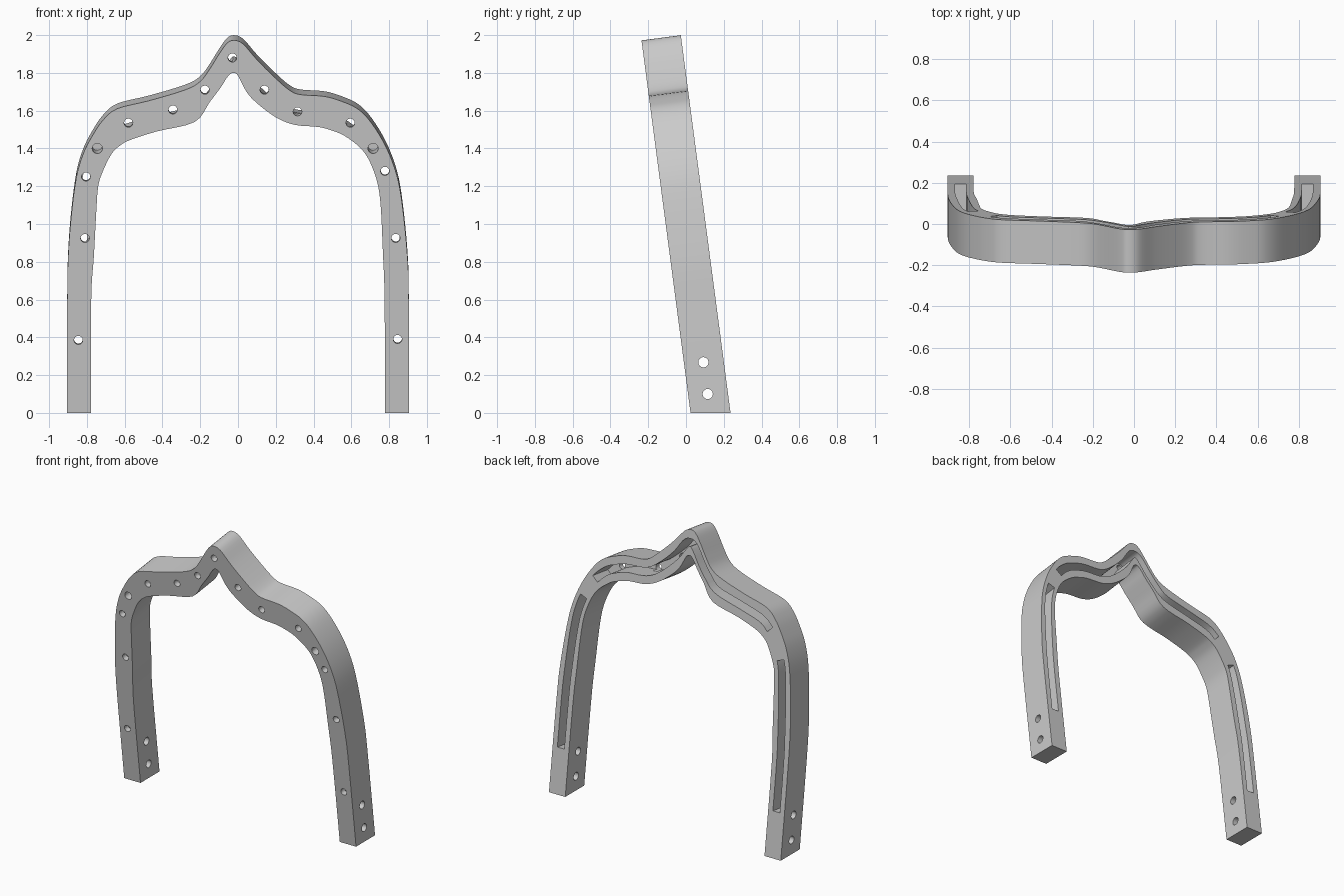
import bpy
import bmesh
import math
from mathutils import Vector, Matrix

old = bpy.data.objects.get("Cube")
if old:
    bpy.data.objects.remove(old, do_unlink=True)

TILT = math.radians(7.5)
DEPTH = 0.21
FRONT_Y = 0.024
WALL = 0.04
SLOT_HALF = 0.027

# Matching stations along the arch: outer x, z and inner x, z on the front face
STATIONS = [
    (-.905, 0, -.778, 0), (-.904, .6, -.777, .6), (-.898, .85, -.763, .83),
    (-.88, 1.07, -.75, 1.07), (-.855, 1.25, -.74, 1.2), (-.82, 1.37, -.715, 1.28),
    (-.775, 1.46, -.67, 1.37), (-.717, 1.547, -.625, 1.415), (-.64, 1.61, -.57, 1.445),
    (-.47, 1.653, -.43, 1.49), (-.28, 1.71, -.23, 1.54), (-.2, 1.755, -.15, 1.645),
    (-.15, 1.82, -.09, 1.725), (-.1, 1.9, -.065, 1.765), (-.06, 1.955, -.045, 1.79),
    (-.025, 1.972, -.025, 1.8), (.025, 1.955, 0, 1.785), (.1, 1.87, .045, 1.7),
    (.19, 1.78, .1, 1.64), (.27, 1.71, .2, 1.565), (.33, 1.685, .3, 1.525),
    (.46, 1.675, .43, 1.513), (.56, 1.645, .52, 1.487), (.64, 1.605, .57, 1.463),
    (.71, 1.53, .64, 1.41), (.785, 1.405, .69, 1.345), (.84, 1.26, .735, 1.23),
    (.87, 1.1, .755, 1.1), (.897, .83, .767, .85), (.904, .6, .776, .6),
    (.905, 0, .778, 0)]
LAST = len(STATIONS) - 1


def place(x, z, d):
    """Front-face position pushed back by d along the tilted depth axis."""
    return Vector((x, FRONT_Y - z * math.tan(TILT) + d * math.cos(TILT),
                   z + d * math.sin(TILT)))


def station(u):
    """Smooth blend of the stations at parameter u."""
    i = min(int(u), LAST - 1)
    t = u - i
    a, b, c, e = (Vector(STATIONS[min(max(k, 0), LAST)]) for k in range(i - 1, i + 3))
    return b + (c - a) * (t / 2) + (a * 2 - b * 5 + c * 4 - e) * (t * t / 2) \
        + (b * 3 - a - c * 3 + e) * (t ** 3 / 2)


def samples(u0, u1):
    n = max(8, round((u1 - u0) * 4))
    return [station(u0 + (u1 - u0) * k / n) for k in range(n + 1)]


def make_object(name, bm, helper=False):
    bmesh.ops.recalc_face_normals(bm, faces=bm.faces)
    mesh = bpy.data.meshes.new(name)
    bm.to_mesh(mesh)
    bm.free()
    ob = bpy.data.objects.new(name, mesh)
    bpy.context.collection.objects.link(ob)
    ob.hide_render = helper
    return ob


def ribbon(name, pairs, d0, d1, flat_feet=False, helper=False):
    """Closed band between two edge lines, swept from depth d0 to d1."""
    bm = bmesh.new()
    rings = []
    for k, (xo, zo, xi, zi) in enumerate(pairs):
        ring = []
        for x, z, d in ((xo, zo, d0), (xo, zo, d1), (xi, zi, d1), (xi, zi, d0)):
            if flat_feet and k in (0, len(pairs) - 1):
                z = -d * math.sin(TILT)
            ring.append(bm.verts.new(place(x, z, d)))
        rings.append(ring)
    for a, b in zip(rings, rings[1:]):
        for j in range(4):
            m = (j + 1) % 4
            bm.faces.new((a[j], a[m], b[m], b[j]))
    bm.faces.new(rings[0])
    bm.faces.new(rings[-1])
    return make_object(name, bm, helper)


def slot(name, u0, u1):
    """Constant-width cutter along the middle of the arch."""
    mids = [Vector(((s[0] + s[2]) / 2, (s[1] + s[3]) / 2)) for s in samples(u0, u1)]
    pairs = []
    for k, m in enumerate(mids):
        along = (mids[min(k + 1, len(mids) - 1)] - mids[max(k - 1, 0)]).normalized()
        side = Vector((-along.y, along.x)) * SLOT_HALF
        pairs.append((*(m + side), *(m - side)))
    return ribbon(name, pairs, WALL, DEPTH + 0.05, helper=True)


def drill(name, centre, axis, radius, length):
    bm = bmesh.new()
    turn = axis.to_track_quat('Z', 'Y').to_matrix().to_4x4()
    bmesh.ops.create_cone(bm, cap_ends=True, segments=24, radius1=radius, radius2=radius,
                          depth=length, matrix=Matrix.Translation(centre) @ turn)
    return make_object(name, bm, helper=True)


# Arch body
frame = ribbon("arch_frame", samples(0, LAST), 0, DEPTH, flat_feet=True)

# Rear channels
cutters = [slot("right_leg_slot", .5, 4.6), slot("top_slot", 6.8, 24.1),
           slot("left_leg_slot", 25.4, LAST - .5)]

# Front holes: small ones open into the channels, large ones are blind
back = Vector((0, math.cos(TILT), math.sin(TILT)))
small = [(-.845, .385), (-.81, .925), (-.805, 1.25), (-.58, 1.535), (-.345, 1.605),
         (-.175, 1.71), (-.03, 1.88), (.14, 1.71), (.315, 1.595), (.595, 1.535),
         (.778, 1.28), (.835, .925), (.845, .39)]
for x, z in small:
    cutters.append(drill("front_hole", place(x, z, 0.02), back, .023, .12))
for x, z in ((-.745, 1.4), (.715, 1.4)):
    cutters.append(drill("blind_hole", place(x, z, 0.04), back, .027, .18))

# Side holes through both feet
for y, z in ((.115, .1), (.092, .268)):
    cutters.append(drill("foot_hole", Vector((0, y, z)), Vector((1, 0, 0)), .027, 2.2))

for c in cutters:
    mod = frame.modifiers.new(c.name, 'BOOLEAN')
    mod.operation = 'DIFFERENCE'
    mod.solver = 'EXACT'
    mod.object = c

# Bake the cuts and drop the cutters
bpy.context.view_layer.objects.active = frame
frame.select_set(True)
for mod in list(frame.modifiers):
    bpy.ops.object.modifier_apply(modifier=mod.name)
for c in cutters:
    bpy.data.objects.remove(c, do_unlink=True)

# Single grey finish
grey = bpy.data.materials.new("plain_grey")
grey.use_nodes = True
colour = (.6, .6, .6, 1)
grey.diffuse_color = colour
grey.node_tree.nodes["Principled BSDF"].inputs["Base Color"].default_value = colour
frame.data.materials.clear()
frame.data.materials.append(grey)
frame.data.polygons.foreach_set("material_index", [0] * len(frame.data.polygons))

bpy.ops.object.shade_smooth_by_angle(angle=math.radians(30))
